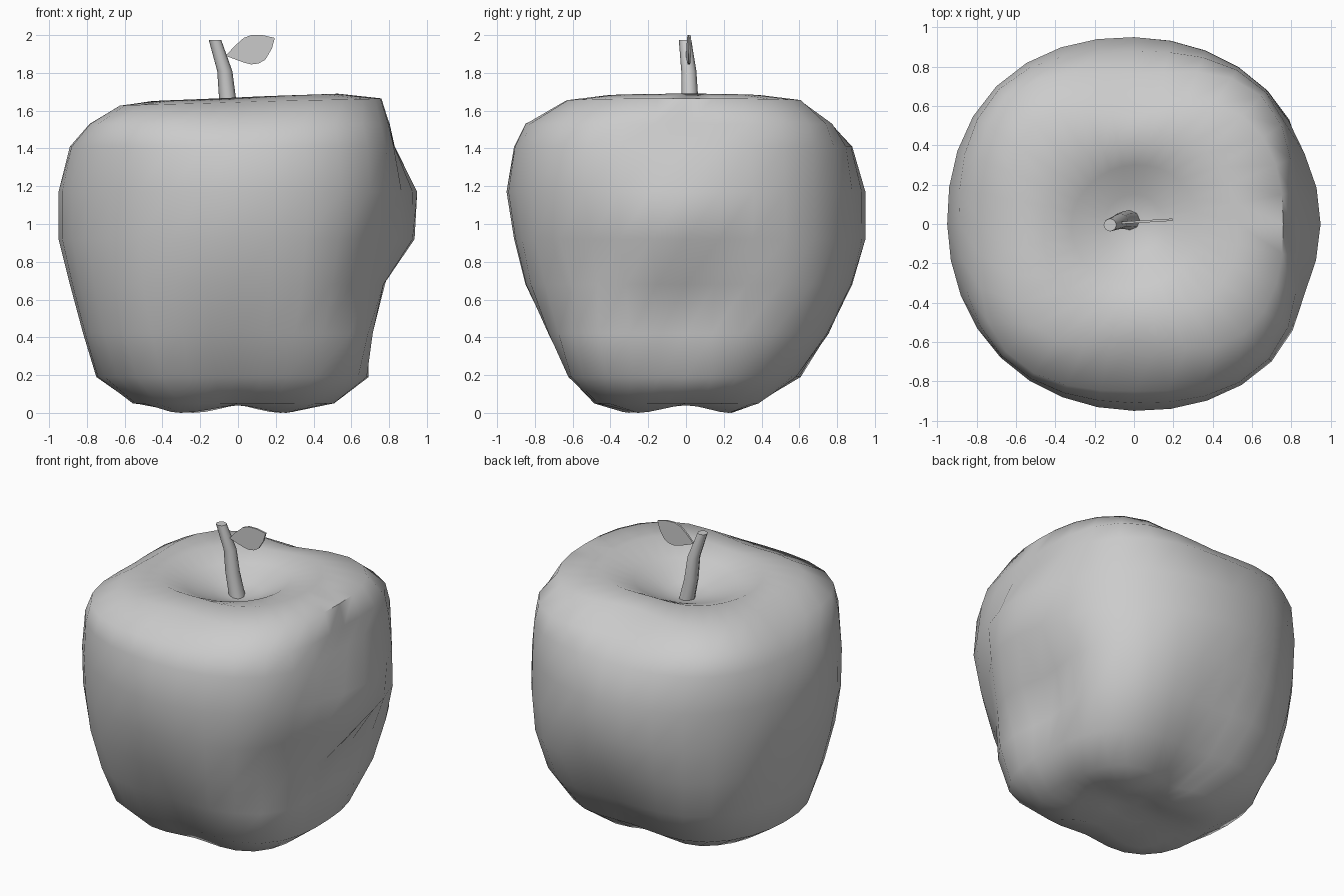
import bpy, bmesh, math
from mathutils import Vector

if "Cube" in bpy.data.objects:
    bpy.data.objects.remove(bpy.data.objects["Cube"])

SEG = 32


def periodic(vals, t):
    # smooth periodic interpolation through evenly spaced values
    n = len(vals)
    u = t * n
    i, f = int(u) % n, u - int(u)
    a, b, c, d = (vals[(i + k) % n] for k in (-1, 0, 1, 2))
    return b + 0.5 * f * (c - a + f * (2*a - 5*b + 4*c - d + f * (3*(b - c) + d - a)))


def loft(name, rings, bottom, top, angle):
    bm = bmesh.new()
    loops = [[bm.verts.new(p) for p in ring] for ring in rings]
    for lo, hi in zip(loops, loops[1:]):
        n = len(lo)
        for i in range(n):
            j = (i + 1) % n
            bm.faces.new((lo[i], lo[j], hi[j], hi[i]))
    for loop, tip in ((loops[0], bottom), (loops[-1], top)):
        v = bm.verts.new(tip)
        for i in range(len(loop)):
            bm.faces.new((loop[i], loop[(i + 1) % len(loop)], v))
    return finish(name, bm, angle)


def finish(name, bm, angle):
    bmesh.ops.recalc_face_normals(bm, faces=bm.faces)
    me = bpy.data.meshes.new(name)
    bm.to_mesh(me)
    bm.free()
    ob = bpy.data.objects.new(name, me)
    bpy.context.collection.objects.link(ob)
    bpy.ops.object.select_all(action='DESELECT')
    ob.select_set(True)
    bpy.context.view_layer.objects.active = ob
    bpy.ops.object.shade_smooth_by_angle(angle=math.radians(angle))
    return ob


def groove(deg, z, start, depth):
    # slanting hollow beside the bulge on the right side
    off = (deg - (start - 40 * (1.1 - z)) + 180) % 360 - 180
    return depth * math.exp(-(off / 12) ** 2 - ((z - .8) / .4) ** 2)


# lumpy fruit: height, then radius every 45 degrees from +x
levels = [
    (0.05, .14, .14, .12, .14, .18, .20, .14, .16),
    (0.00, .30, .32, .22, .34, .38, .43, .30, .36),
    (0.05, .50, .50, .33, .50, .55, .60, .46, .58),
    (0.19, .69, .70, .58, .75, .75, .76, .60, .77),
    (0.42, .69, .86, .75, .88, .82, .85, .72, .86),
    (0.68, .77, .94, .88, .95, .89, .92, .85, .92),
    (0.92, .94, .96, .95, .98, .95, .95, .91, .97),
    (1.17, .95, .96, .95, .99, .95, .96, .95, .99),
    (1.41, .83, .95, .88, .97, .89, .95, .91, .97),
    (1.53, .80, .92, .76, .91, .78, .92, .85, .93),
    (1.645, .76, .78, .55, .72, .62, .73, .60, .79),
    (1.67, .53, .51, .40, .45, .46, .48, .43, .53),
    (1.615, .32, .32, .30, .30, .32, .32, .32, .32),
    (1.54, .15, .15, .15, .15, .15, .15, .15, .15),
]
rings = []
for z, *radii in levels:
    ring = []
    for i in range(SEG):
        a = i / SEG * math.tau
        deg = math.degrees(a)
        r = periodic(radii, i / SEG)
        r -= groove(deg, z, -25, .08) + groove(deg, z, 24, .04)
        # lobed base, and a rim that rises to the right
        dz = .02 - .02 * math.cos(4 * a - math.pi) if z == 0 else 0
        dz += .02 * math.cos(a) if 1.6 < z else 0
        ring.append((r * math.cos(a), r * math.sin(a), z + dz))
    rings.append(ring)
loft("apple_body", rings, (-.03, -.03, .07), (0, 0, 1.50), 60)

# bent, tapering stem
path = [(-.01, .02, 1.46, .052), (-.055, .02, 1.66, .045),
        (-.07, .015, 1.81, .04), (-.122, -.005, 1.975, .033)]
rings = [[(x + r * math.cos(k * math.tau / 8), y + r * math.sin(k * math.tau / 8), z)
          for k in range(8)] for x, y, z, r in path]
loft("stem", rings, path[0][:3], path[-1][:3], 50)

# thin upright leaf
outline = [(-.065, 1.89), (-.02, 1.94), (.03, 1.985), (.07, 2.0), (.13, 2.0), (.195, 1.985),
           (.18, 1.93), (.145, 1.87), (.11, 1.85), (.07, 1.845), (.03, 1.855)]
bm = bmesh.new()
face = bm.faces.new([bm.verts.new((x, .004 + .06 * x, z)) for x, z in outline])
ext = bmesh.ops.extrude_face_region(bm, geom=[face])
for v in ext["geom"]:
    if isinstance(v, bmesh.types.BMVert):
        v.co += Vector((0, .012, 0))
finish("leaf", bm, 30)
